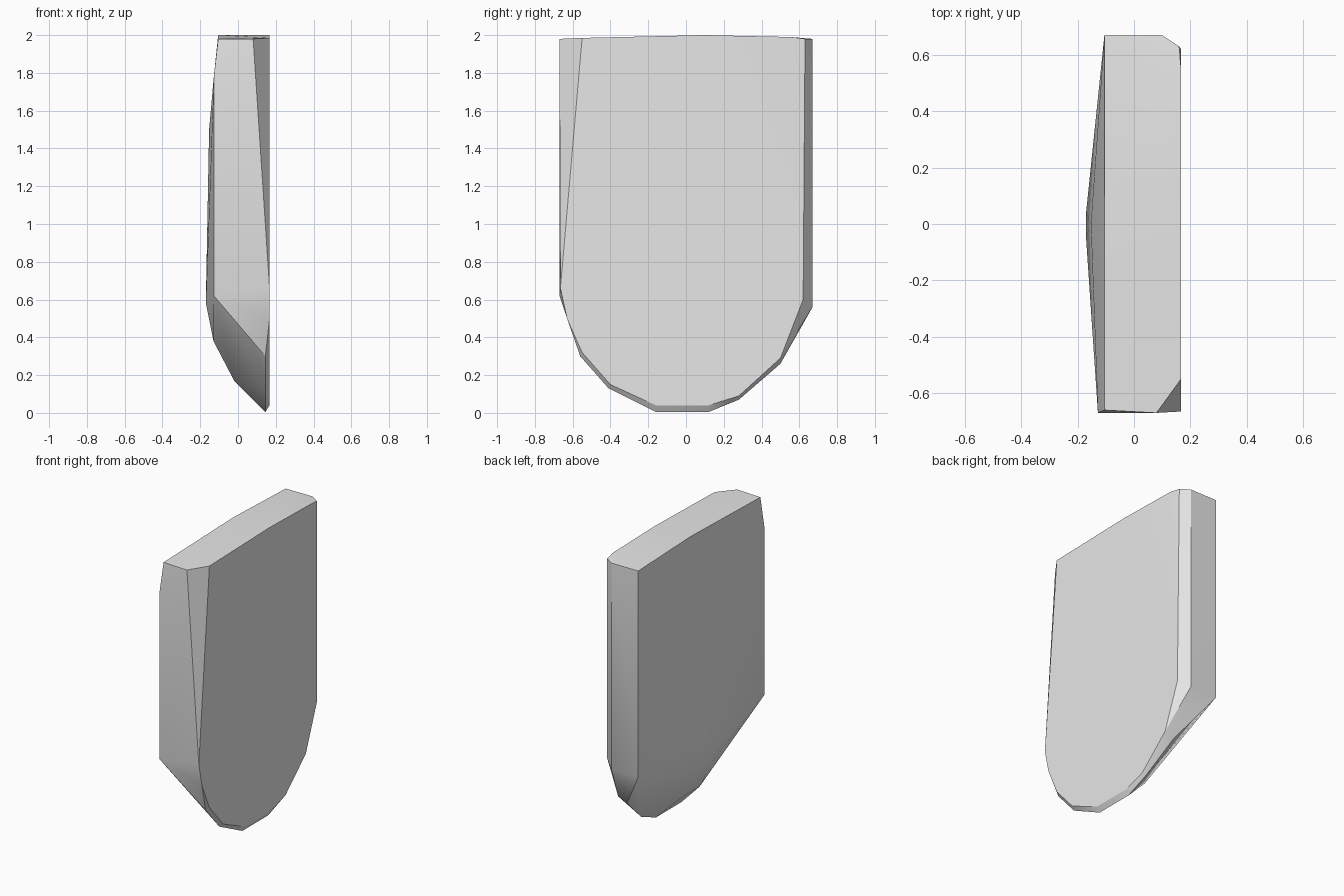
import bpy
import bmesh
import math

default_cube = bpy.data.objects.get("Cube")
if default_cube:
    bpy.data.objects.remove(default_cube, do_unlink=True)


def make_material(name, colour):
    material = bpy.data.materials.new(name)
    material.use_nodes = True
    material.diffuse_color = colour
    material.node_tree.nodes["Principled BSDF"].inputs["Base Color"].default_value = colour
    return material


def outline(x, profile):
    """Place a (y, z) profile on the plane at the given x."""
    return [(x, y, z) for y, z in profile]


# Flat rounded face
flat_face = outline(0.167, [
    (-0.55, 1.985), (0.1, 2), (0.55, 1.99), (0.62, 0.6), (0.5, 0.29),
    (0.28, 0.09), (0.12, 0.04), (-0.16, 0.04), (-0.4, 0.15),
    (-0.55, 0.32), (-0.63, 0.5), (-0.665, 0.66)])

# Bottom lip just behind the flat face
bottom_lip = outline(0.145, [
    (0.28, 0.07), (0.12, 0.005), (-0.16, 0.005), (-0.41, 0.13), (-0.56, 0.3)])

# Chamfered side edges
side_edges = outline(0.1, [(0.67, 1.98), (0.67, 0.56), (0.5, 0.26)])
side_edges += outline(0.16, [(0.63, 1.98)])
side_edges += outline(0.08, [(-0.67, 1.98)])

# Domed back with its sloping lower end
back_corners = outline(-0.105, [(-0.66, 1.98), (0.1, 2), (0.67, 1.98), (0.67, 0.56)])
back_corners += outline(-0.128, [(-0.67, 1.78), (-0.67, 0.62)])
back_dome = outline(-0.153, [(0, 1.5)]) + outline(-0.17, [(0.04, 0.6), (-0.05, 0.58)])
back_slope = outline(-0.13, [(0.05, 0.38), (-0.1, 0.38)])
back_slope += outline(-0.02, [(0.08, 0.17), (-0.12, 0.17)])

# Solid skin over all the outlines
bm = bmesh.new()
for point in flat_face + bottom_lip + side_edges + back_corners + back_dome + back_slope:
    bm.verts.new(point)
hull = bmesh.ops.convex_hull(bm, input=bm.verts[:])
loose = [v for v in bm.verts if not v.link_faces]
bmesh.ops.delete(bm, geom=loose, context="VERTS")
bmesh.ops.dissolve_limit(bm, angle_limit=math.radians(0.5), verts=bm.verts[:], edges=bm.edges[:])
bmesh.ops.recalc_face_normals(bm, faces=bm.faces[:])

mesh = bpy.data.meshes.new("rounded_slab")
bm.to_mesh(mesh)
bm.free()
mesh.materials.append(make_material("light grey", (0.8, 0.8, 0.8, 1)))
slab = bpy.data.objects.new("rounded_slab", mesh)
bpy.context.collection.objects.link(slab)

# Smooth shading with sharp rims
bpy.ops.object.select_all(action="DESELECT")
slab.select_set(True)
bpy.context.view_layer.objects.active = slab
bpy.ops.object.shade_smooth_by_angle(angle=math.radians(30))
